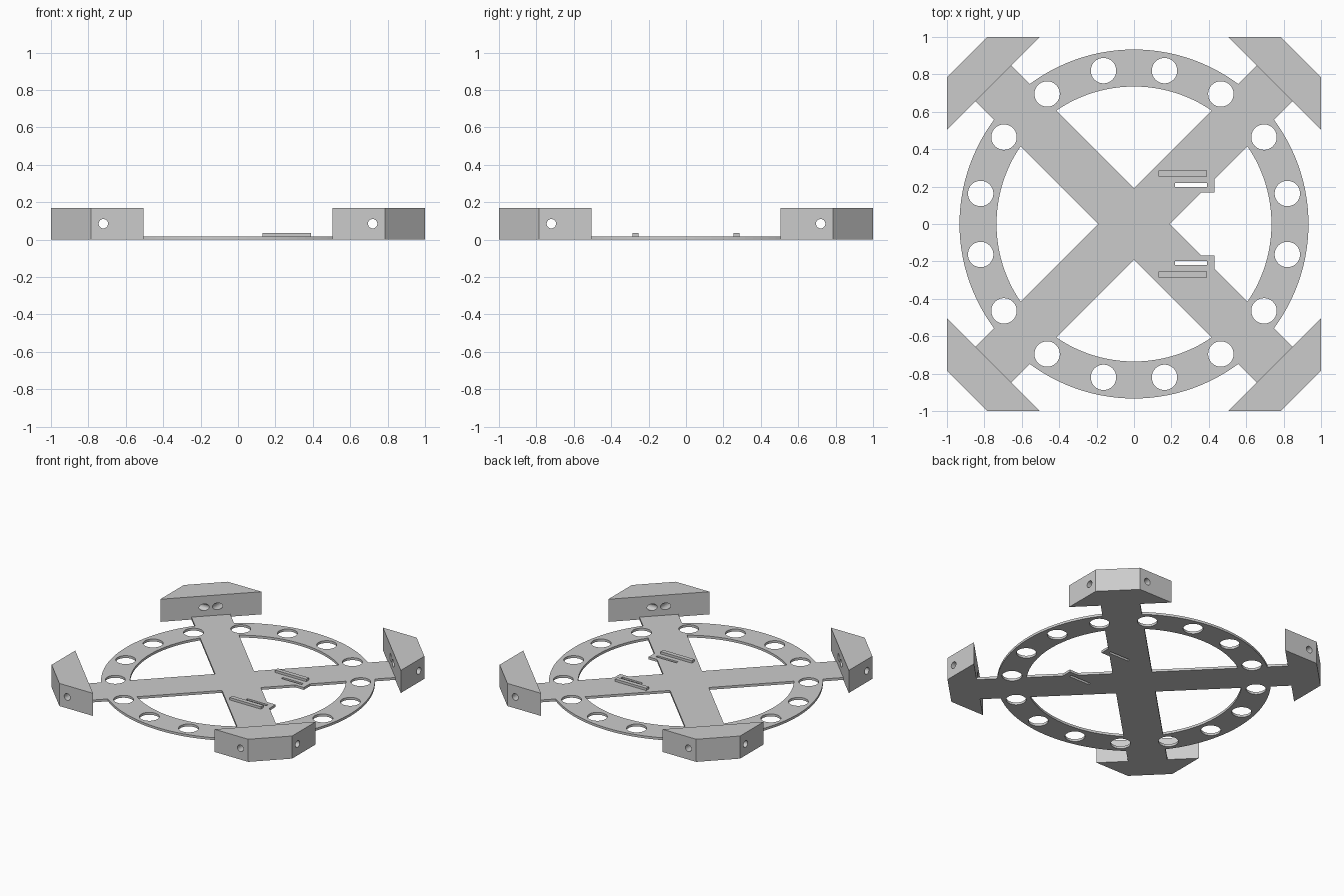
import bpy, bmesh
from math import pi, cos, sin, sqrt
from mathutils import Matrix, Vector

cube = bpy.data.objects.get("Cube")
if cube:
    bpy.data.objects.remove(cube, do_unlink=True)

T = 0.018          # plate thickness
H = 0.17           # block height
FACE = 1.505       # inner block face lies on x + y = FACE

grey = bpy.data.materials.new("light grey")
grey.use_nodes = True
COLOUR = (0.6, 0.6, 0.6, 1)
grey.diffuse_color = COLOUR
grey.node_tree.nodes["Principled BSDF"].inputs["Base Color"].default_value = COLOUR


def make(name, bm):
    bmesh.ops.recalc_face_normals(bm, faces=bm.faces)
    mesh = bpy.data.meshes.new(name)
    bm.to_mesh(mesh)
    bm.free()
    mesh.materials.append(grey)
    ob = bpy.data.objects.new(name, mesh)
    bpy.context.collection.objects.link(ob)
    return ob


def add_prism(bm, points, z0, z1):
    face = bm.faces.new([bm.verts.new((x, y, z0)) for x, y in points])
    top = bmesh.ops.extrude_face_region(bm, geom=[face])["geom"]
    verts = [v for v in top if isinstance(v, bmesh.types.BMVert)]
    bmesh.ops.translate(bm, verts=verts, vec=(0, 0, z1 - z0))


def prism(name, points, z0, z1):
    bm = bmesh.new()
    add_prism(bm, points, z0, z1)
    return make(name, bm)


def rect(x0, x1, y0, y1):
    return [(x0, y0), (x1, y0), (x1, y1), (x0, y1)]


def circle(r, n, cx=0, cy=0):
    return [(cx + r * cos(2 * pi * i / n), cy + r * sin(2 * pi * i / n)) for i in range(n)]


def boolean(target, other, operation):
    mod = target.modifiers.new(operation.lower(), 'BOOLEAN')
    mod.object, mod.operation, mod.solver = other, operation, 'EXACT'
    bpy.context.view_layer.update()
    result = bpy.data.meshes.new_from_object(
        target.evaluated_get(bpy.context.evaluated_depsgraph_get()))
    target.modifiers.clear()
    target.data = result
    bpy.data.objects.remove(other, do_unlink=True)


# Base plate: ring joined to two crossing arms
plate = prism("base_plate", circle(0.933, 128), 0, T)
boolean(plate, prism("ring_opening", circle(0.735, 128), -0.1, 0.1), 'DIFFERENCE')
half, reach = 0.19 / sqrt(2), FACE / sqrt(2)
for sign in (1, -1):
    arm = prism("arm", rect(-reach, reach, -half, half), 0, T)
    arm.data.transform(Matrix.Rotation(sign * pi / 4, 4, 'Z'))
    boolean(plate, arm, 'UNION')

# Small corner tabs beside two arms
for s in (1, -1):
    tab = [(0.33, 0.168), (0.43, 0.168), (0.43, 0.27), (0.33, 0.27)]
    boolean(plate, prism("tab", [(x, s * y) for x, y in tab], 0, T), 'UNION')

# Round holes around the ring and the two slots
bm = bmesh.new()
for i in range(16):
    a = (i + 0.5) * pi / 8
    add_prism(bm, circle(0.068, 40, 0.836 * cos(a), 0.836 * sin(a)), -0.1, 0.1)
for y in (0.209, -0.209):
    add_prism(bm, rect(0.22, 0.39, y - 0.01, y + 0.01), -0.1, 0.1)
boolean(plate, make("plate_holes", bm), 'DIFFERENCE')

# Raised rails beside the slots
for side, y in (("left", 0.27), ("right", -0.27)):
    prism("rail_" + ("back" if y > 0 else "front"),
          rect(0.13, 0.39, y - 0.016, y + 0.016), T, 0.036)

# Corner blocks, each drilled from its two outer faces
outline = [(FACE - 1, 1), (1, FACE - 1), (1, 0.785), (0.785, 1)]
names = ("back_left", "back_right", "front_right", "front_left")
for k, name in enumerate(names):
    block = prism("corner_block_" + name, outline, 0, H)
    for axis, pos in (('X', (0.72, 0.9, H / 2)), ('Y', (0.9, 0.72, H / 2))):
        bm = bmesh.new()
        bmesh.ops.create_cone(bm, cap_ends=True, segments=32, radius1=0.025,
                              radius2=0.025, depth=0.5,
                              matrix=Matrix.Translation(Vector(pos))
                              @ Matrix.Rotation(pi / 2, 4, axis))
        boolean(block, make("drill", bm), 'DIFFERENCE')
    block.data.transform(Matrix.Rotation(k * pi / 2, 4, 'Z'))
